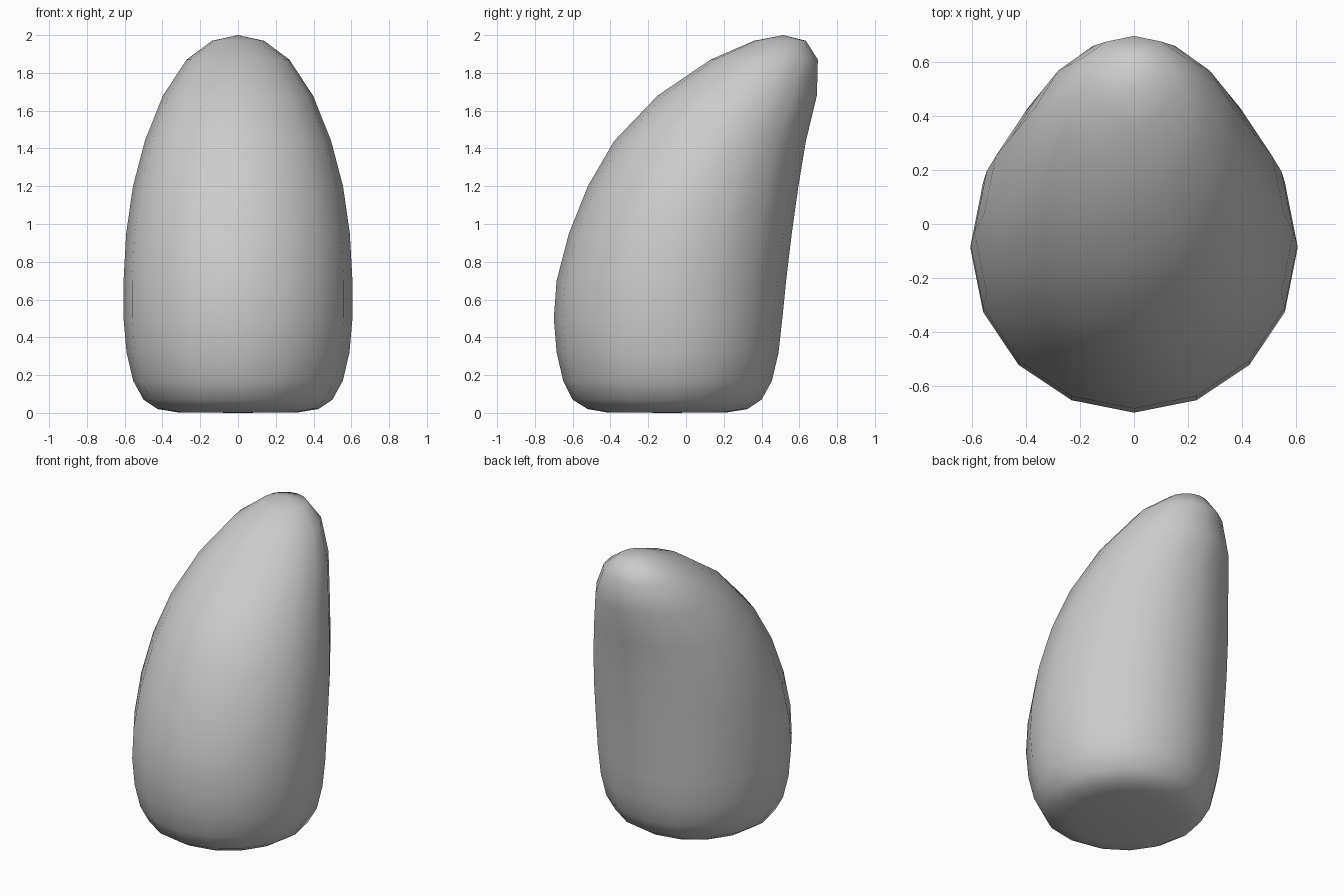
import bpy, bmesh
from math import sin, cos, pi

if "Cube" in bpy.data.objects:
    bpy.data.objects.remove(bpy.data.objects["Cube"])

SIDES = 16
# Ring profile: height, front y, back y, half width
rings = [
    (0.003, -0.42, 0.22, 0.32), (0.02, -0.52, 0.325, 0.425),
    (0.07, -0.60, 0.40, 0.50), (0.17, -0.65, 0.455, 0.555),
    (0.32, -0.685, 0.49, 0.59), (0.50, -0.70, 0.51, 0.606),
    (0.70, -0.685, 0.53, 0.606), (0.95, -0.62, 0.56, 0.592),
    (1.20, -0.52, 0.595, 0.556), (1.44, -0.38, 0.635, 0.493),
    (1.68, -0.15, 0.693, 0.397), (1.87, 0.13, 0.698, 0.272),
    (1.97, 0.36, 0.635, 0.138),
]

# Leaning rounded body lofted through the rings
bm = bmesh.new()
loops = []
for z, front, back, half in rings:
    mid, depth = (front + back) / 2, (back - front) / 2
    loops.append([bm.verts.new((half * sin(2 * pi * i / SIDES),
                                mid - depth * cos(2 * pi * i / SIDES), z))
                  for i in range(SIDES)])
for a, b in zip(loops, loops[1:]):
    for i in range(SIDES):
        j = (i + 1) % SIDES
        bm.faces.new((a[i], a[j], b[j], b[i]))

# Close base and tip with fans
for loop, pole in ((loops[0], (0, -0.1, 0)), (loops[-1], (0, 0.515, 2.0))):
    p = bm.verts.new(pole)
    for i in range(SIDES):
        bm.faces.new((loop[i], loop[(i + 1) % SIDES], p))
bmesh.ops.recalc_face_normals(bm, faces=bm.faces)
for f in bm.faces:
    f.smooth = True

mesh = bpy.data.meshes.new("leaning_stone")
bm.to_mesh(mesh)
bm.free()
bpy.context.collection.objects.link(bpy.data.objects.new("leaning_stone", mesh))
